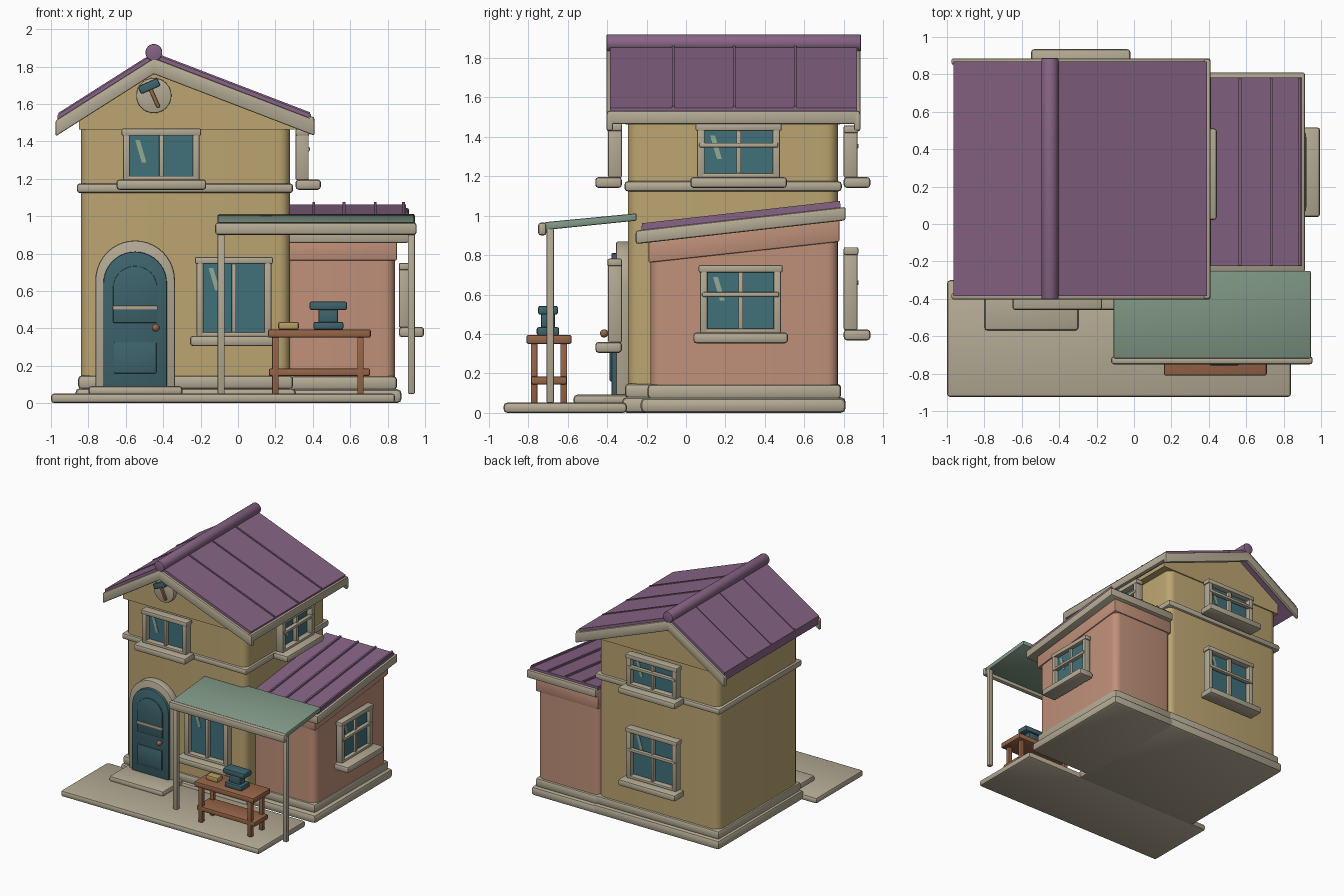
import bpy, bmesh, math
from mathutils import Matrix, Vector

if "Cube" in bpy.data.objects:
    bpy.data.objects.remove(bpy.data.objects["Cube"])

parts = []


def material(name, hexcode):
    srgb = [int(hexcode[i:i + 2], 16) / 255 for i in (0, 2, 4)]
    col = [c / 12.92 if c < 0.04 else ((c + 0.055) / 1.055) ** 2.4 for c in srgb] + [1]
    m = bpy.data.materials.new(name)
    m.use_nodes = True
    m.diffuse_color = col
    m.node_tree.nodes["Principled BSDF"].inputs["Base Color"].default_value = col
    return m


PLASTER = material("ochre plaster", "BCA571")
SALMON = material("salmon plaster", "C0917A")
TRIM = material("pale stone trim", "B5AB95")
ROOF = material("purple roof", "876485")
DOOR = material("teal paint", "3E646D")
GLASS = material("teal glass", "41707A")
CANVAS = material("sage awning", "829A88")
WOOD = material("brown wood", "966548")
GLINT = material("pale glint", "93AB97")
GOLD = material("golden tan", "B99C62")


def finish(name, bm, mat, bevel=0.0, vertical=False, place=None, segments=2):
    """Bevel, place and register a part."""
    bmesh.ops.recalc_face_normals(bm, faces=bm.faces)
    if bevel:
        edges = [e for e in bm.edges if e.calc_face_angle(0) > 0.6]
        if vertical:
            edges = [e for e in edges
                     if abs((e.verts[0].co - e.verts[1].co).normalized().z) > 0.99]
        bmesh.ops.bevel(bm, geom=edges, offset=bevel, segments=segments,
                        profile=0.5, affect='EDGES', clamp_overlap=True)
    if place:
        bm.transform(place)
    mesh = bpy.data.meshes.new(name)
    bm.to_mesh(mesh)
    bm.free()
    mesh.materials.append(mat)
    obj = bpy.data.objects.new(name, mesh)
    bpy.context.collection.objects.link(obj)
    parts.append(obj)
    return obj


def box(name, x, y, z, mat, bevel=0.0, **kw):
    """Box from (low, high) ranges on each axis."""
    bm = bmesh.new()
    bmesh.ops.create_cube(bm, size=1)
    for v in bm.verts:
        v.co = [r[0] + (c + 0.5) * (r[1] - r[0]) for r, c in zip((x, y, z), v.co)]
    return finish(name, bm, mat, bevel, **kw)


def prism(name, pts, axis, span, mat, bevel=0.0, **kw):
    """Extrude a profile (other axis, z) along x or y."""
    bm = bmesh.new()
    make = (lambda p: (span[0], p[0], p[1])) if axis == 'x' else (lambda p: (p[0], span[0], p[1]))
    face = bm.faces.new([bm.verts.new(make(p)) for p in pts])
    ext = bmesh.ops.extrude_face_region(bm, geom=[face])["geom"]
    d = span[1] - span[0]
    bmesh.ops.translate(bm, vec=(d, 0, 0) if axis == 'x' else (0, d, 0),
                        verts=[g for g in ext if isinstance(g, bmesh.types.BMVert)])
    return finish(name, bm, mat, bevel, **kw)


def cylinder(name, center, radius, length, mat, bevel=0.0):
    """Cylinder lying along y."""
    bm = bmesh.new()
    bmesh.ops.create_cone(bm, cap_ends=True, segments=32, radius1=radius, radius2=radius, depth=length)
    place = Matrix.Translation(center) @ Matrix.Rotation(math.pi / 2, 4, 'X')
    return finish(name, bm, mat, bevel, place=place)


def arch(cx, half, z0, zc, n=20):
    curve = [(cx + half * math.cos(math.pi * i / n), zc + half * math.sin(math.pi * i / n))
             for i in range(n + 1)]
    return [(cx + half, z0)] + curve + [(cx - half, z0)]


# Foundations, plinths and main walls
box("main_base", (-0.87, 0.31), (-0.325, 0.81), (0, 0.08), TRIM, 0.025)
box("annex_base", (0.25, 0.875), (-0.23, 0.81), (0, 0.075), TRIM, 0.025)
box("main_plinth", (-0.855, 0.295), (-0.31, 0.787), (0.075, 0.148), TRIM, 0.02)
box("annex_plinth", (0.26, 0.85), (-0.195, 0.787), (0.07, 0.145), TRIM, 0.02)
box("main_walls", (-0.84, 0.278), (-0.295, 0.77), (0.06, 1.5), PLASTER, 0.06, vertical=True, segments=5)
box("floor_band", (-0.862, 0.295), (-0.312, 0.79), (1.123, 1.175), TRIM, 0.017)
box("porch_slab", (-1.0, 0.84), (-0.925, -0.3), (0, 0.052), TRIM, 0.018)
box("door_step", (-0.8, -0.297), (-0.57, -0.29), (0.04, 0.092), TRIM, 0.018)

# Main roof: uneven gable with its ridge left of centre
RIDGE = -0.45


def roof_top(x):
    return 1.84 - (0.635 * (RIDGE - x) if x < RIDGE else 0.384 * (x - RIDGE))


def chevron(x0, x1, low, high):
    xs = (x0, RIDGE, x1)
    return [(x, roof_top(x) + low) for x in xs] + [(x, roof_top(x) + high) for x in reversed(xs)]


gable = [(-0.85, 1.463), (0.34, 1.463)] + [(x, roof_top(x) - 0.03) for x in (0.34, RIDGE, -0.85)]
prism("gable_wall", gable, 'y', (-0.306, 0.78), PLASTER)
prism("main_roof", chevron(-0.965, 0.39, -0.04, 0.028), 'y', (-0.385, 0.868), ROOF)
for side, y in (("front", -0.403), ("back", 0.852)):
    prism(side + "_bargeboard", chevron(-0.975, 0.408, -0.08, 0.005), 'y', (y, y + 0.033), TRIM, 0.008)
box("eave_board", (0.372, 0.408), (-0.4, 0.882), (1.465, 1.532), TRIM, 0.01)
cylinder("ridge_roll", (RIDGE, 0.242, 1.875), 0.045, 1.29, ROOF, 0.006)
for y in (-0.065, 0.245, 0.555):
    prism("roof_seam", chevron(-0.96, 0.385, 0.02, 0.036), 'y', (y - 0.006, y + 0.006), ROOF)

# Annex with a lean-to roof
prism("annex_walls", [(-0.18, 0.06), (0.77, 0.06), (0.77, 1.0), (-0.18, 0.89)], 'x', (0.26, 0.84),
      SALMON, 0.055, vertical=True, segments=5)
prism("annex_frieze", [(-0.19, 0.762), (0.778, 0.868), (0.778, 1.0), (-0.19, 0.89)], 'x', (0.27, 0.85), SALMON, 0.008)


def lean(y0, y1, low, high):
    top = lambda y: 0.953 + 0.113 * y
    return [(y0, top(y0) + low), (y1, top(y1) + low), (y1, top(y1) + high), (y0, top(y0) + high)]


prism("annex_roof_trim", lean(-0.255, 0.81, -0.068, 0), 'x', (0.27, 0.915), TRIM, 0.012)
prism("annex_roof", lean(-0.225, 0.783, -0.02, 0.02), 'x', (0.27, 0.897), ROOF)
for x in (0.405, 0.567, 0.733, 0.885):
    prism("annex_roof_seam", lean(-0.222, 0.78, 0.01, 0.034), 'x', (x - 0.007, x + 0.007), ROOF)


# Windows: built facing -y, then turned to their wall
def window(name, origin, turn, w, h, bar=None, gap=0.03, depth=0.07):
    place = Matrix.Translation(origin) @ Matrix.Rotation(math.radians(turn), 4, 'Z')
    a, f = w / 2, 0.038
    back, front = -gap, -gap - depth

    def piece(label, x, y, z, mat, bevel=0.008):
        box(name + "_" + label, x, y, z, mat, bevel, place=place)

    for s in (-1, 1):
        piece("jamb", sorted((s * a, s * (a - f))), (front, back), (0, h), TRIM)
    piece("head", (-a - 0.008, a + 0.008), (front - 0.004, back), (h - f, h), TRIM)
    piece("sill_rail", (-a, a), (front, back), (0, f * 0.6), TRIM)
    piece("glass", (-a + 0.02, a - 0.02), (back - 0.025, back), (0.01, h - 0.02), GLASS, 0)
    piece("mullion", (-0.012, 0.012), (front + 0.012, back), (0.01, h - 0.02), TRIM, 0.004)
    if bar:
        piece("crossbar", (-a + 0.01, a - 0.01), (front - 0.006, front + 0.03), (bar - 0.012, bar + 0.012), TRIM, 0.006)
    piece("ledge", (-a - 0.035, a + 0.035), (-gap - 0.135, back), (-0.052, 0.003), TRIM, 0.016)
    left, top = -a + 0.065, h - 0.06
    shine = [(left, top), (left + 0.025, top), (left + 0.06, top - 0.12), (left + 0.035, top - 0.12)]
    prism(name + "_glint", shine, 'y', (back - 0.029, back - 0.024), GLINT, place=place)


window("front_upper_window", (-0.41, -0.295, 1.193), 0, 0.41, 0.275)
window("front_lower_window", (-0.022, -0.295, 0.357), 0, 0.4, 0.425)
window("side_upper_window", (0.278, 0.267, 1.193), 90, 0.42, 0.275, 0.165)
window("annex_window", (0.84, 0.277, 0.405), 90, 0.41, 0.345, 0.195, 0.02, 0.055)
window("back_upper_window", (-0.285, 0.77, 1.193), 180, 0.46, 0.265, 0.16)
window("back_lower_window", (-0.285, 0.77, 0.42), 180, 0.46, 0.42, 0.24)

# Arched door
DX = -0.55
prism("door_surround", arch(DX, 0.213, 0.08, 0.657), 'y', (-0.355, -0.28), TRIM, 0.012)
prism("door", arch(DX, 0.17, 0.09, 0.64), 'y', (-0.378, -0.3), DOOR, 0.006)
prism("door_upper_panel", arch(DX, 0.118, 0.43, 0.615), 'y', (-0.387, -0.37), DOOR, 0.004)
box("door_lower_panel", (DX - 0.113, DX + 0.113), (-0.387, -0.37), (0.16, 0.325), DOOR, 0.004)
box("door_rail", (DX - 0.12, DX + 0.12), (-0.393, -0.375), (0.5, 0.521), TRIM, 0.004)
bm = bmesh.new()
bmesh.ops.create_uvsphere(bm, u_segments=16, v_segments=10, radius=0.021)
finish("door_knob", bm, WOOD, place=Matrix.Translation((-0.44, -0.415, 0.403)))
cylinder("knob_stem", (-0.44, -0.39, 0.403), 0.009, 0.04, WOOD)

# Round gable sign with a hammer
cylinder("sign_disc", (RIDGE, -0.322, 1.645), 0.094, 0.04, TRIM, 0.006)
tilt = Matrix.Translation((-0.475, -0.352, 1.695)) @ Matrix.Rotation(math.radians(-24), 4, 'Y')
box("hammer_head", (-0.056, 0.056), (-0.02, 0.02), (-0.022, 0.022), DOOR, 0.006, place=tilt)
box("hammer_handle", (-0.01, 0.01), (-0.01, 0.012), (-0.125, 0), WOOD, 0.004, place=tilt)

# Awning on two posts
prism("awning", [(-0.72, 0.927), (-0.25, 0.975), (-0.25, 1.012), (-0.72, 0.967)], 'x', (-0.11, 0.945), CANVAS, 0.008)
box("awning_beam", (-0.122, 0.955), (-0.75, -0.708), (0.9, 0.965), TRIM, 0.014)
for x in (-0.09, 0.927):
    box("awning_post", (x - 0.019, x + 0.019), (-0.707, -0.67), (0.05, 0.935), TRIM, 0.006)

# Workbench with anvil and ingot
box("bench_top", (0.16, 0.71), (-0.81, -0.58), (0.35, 0.395), WOOD, 0.01)
box("bench_shelf", (0.165, 0.705), (-0.785, -0.605), (0.145, 0.185), WOOD, 0.008)
for x in (0.2, 0.655):
    for y in (-0.77, -0.62):
        box("bench_leg", (x - 0.017, x + 0.017), (y - 0.017, y + 0.017), (0.05, 0.36), WOOD, 0.005)
for label, half, deep, z in (("foot", 0.08, 0.057, (0.393, 0.435)), ("waist", 0.052, 0.035, (0.425, 0.51)),
                             ("face", 0.1, 0.05, (0.498, 0.543))):
    box("anvil_" + label, (0.483 - half, 0.483 + half), (-0.7 - deep, -0.7 + deep), z, DOOR, 0.01)
box("ingot", (0.215, 0.325), (-0.735, -0.665), (0.393, 0.435), GOLD, 0.01)

# Smooth rounded edges while keeping hard corners
bpy.ops.object.select_all(action='DESELECT')
for obj in parts:
    obj.select_set(True)
bpy.context.view_layer.objects.active = parts[0]
bpy.ops.object.shade_smooth_by_angle(angle=math.radians(35))
